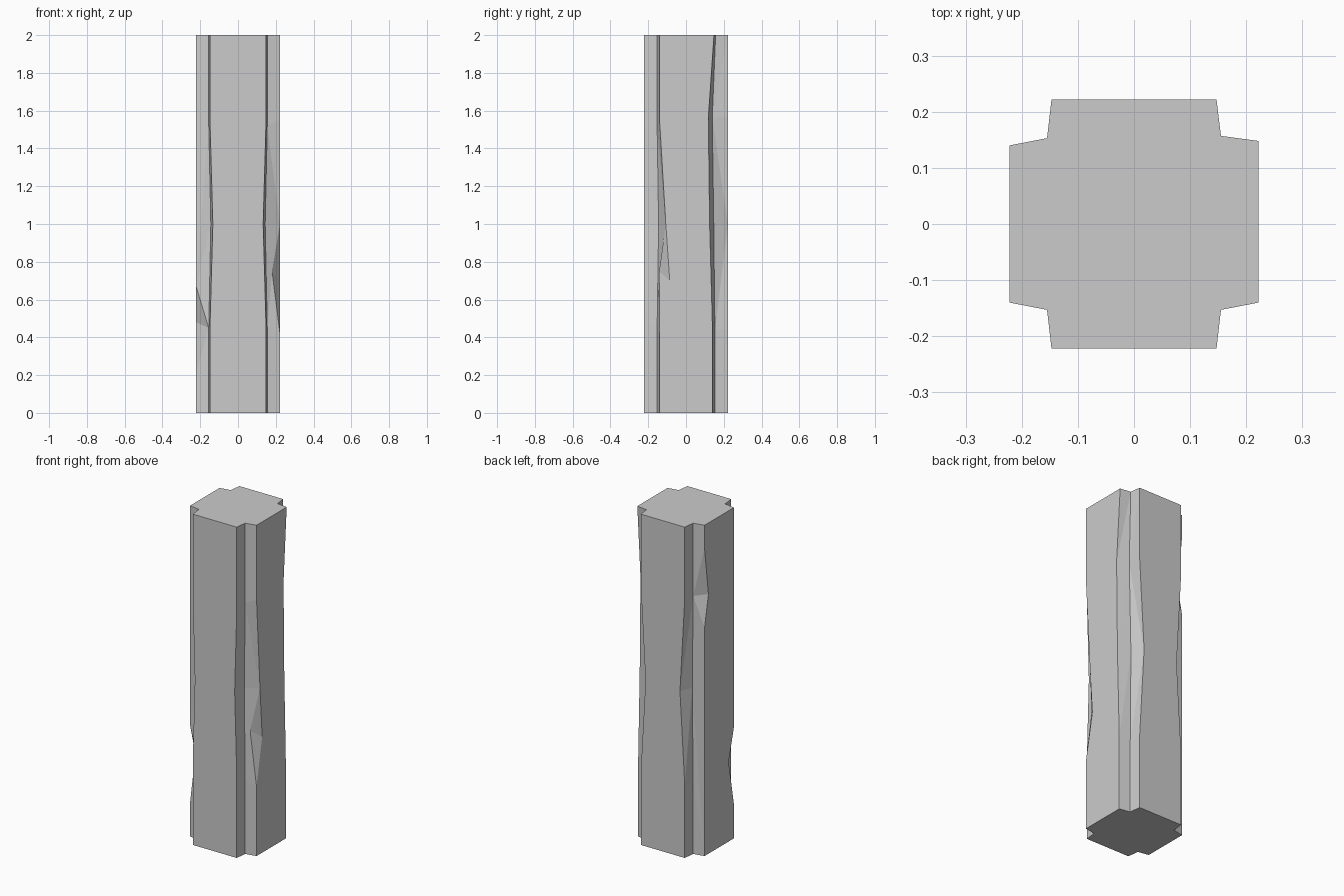
import bpy, bmesh

if "Cube" in bpy.data.objects:
    bpy.data.objects.remove(bpy.data.objects["Cube"])

H = 2.0
R = 0.222                      # reach of the four arms
BASE = {"side": (R, 0.14), "notch": (0.155, 0.153), "arm": (0.147, R)}

# Cross-shaped shaft: vertical edges mirrored into four quadrants, counter-clockwise
keys = []
for sx, sy in ((1, 1), (-1, 1), (-1, -1), (1, -1)):
    order = ("side", "notch", "arm") if sx == sy else ("arm", "notch", "side")
    keys += [(sx, sy, part) for part in order]
keys.append((1, -1, "split"))  # second copy of the front right corner, opens its chip
BASE["split"] = BASE["side"]

columns = {k: {0.0: (0, 0), H: (0, 0)} for k in keys}


def wear(sx, sy, part, low, high, z, dx, dy):
    """Push an edge inward by dx, dy at height z, fading out at low and high."""
    col = columns[sx, sy, part]
    col.setdefault(low, (0, 0))
    col.setdefault(high, (0, 0))
    col[z] = (dx, dy)


# waists of the front and back arms
for sx in (1, -1):
    wear(sx, -1, "arm", 0.5, 1.5, 1.0, 0.014, 0)
    wear(sx, -1, "notch", 0.45, 1.52, 1.0, 0.011, 0.008)
    wear(sx, 1, "arm", 0.44, 1.57, 1.0, 0.032, 0)
    wear(sx, 1, "notch", 0.44, 1.56, 1.0, 0.01, 0.006)

# chip in the front left corner and in the back left corner
wear(-1, -1, "side", 0.21, 0.67, 0.48, 0, 0.05)
wear(-1, 1, "side", 1.38, 1.86, 1.57, 0, 0.037)

# long wear down the back right corner
wear(1, 1, "side", 0.45, H, 1.56, 0, 0.022)
wear(1, 1, "side", 0.45, H, 1.0, 0, 0.015)
wear(1, 1, "side", 0.45, 1.0, H, 0, -0.008)
wear(1, 1, "notch", 0.44, 1.56, 1.56, 0.005, 0.014)
wear(1, 1, "notch", 0.44, 1.56, H, 0, -0.004)

# deep chip in the front right corner
for part, z, dx, dy in (("side", 0.7, 0, 0.054), ("split", 0.75, 0.042, -0.002)):
    wear(1, -1, part, 0.42, 1.55, z, dx, dy)
    wear(1, -1, part, 0.42, 1.55, 1.0, 0, 0.033)

# order around the shaft: the split edge sits before its twin
keys.remove((1, -1, "split"))
keys.insert(keys.index((1, -1, "side")), (1, -1, "split"))

bm = bmesh.new()
cols = []
for sx, sy, part in keys:
    x, y = BASE[part]
    cols.append([bm.verts.new((sx * (x - dx), sy * (y - dy), z))
                 for z, (dx, dy) in sorted(columns[sx, sy, part].items())])


def stitch(a, b):
    """Triangulate the strip between two edges, climbing the lower side first."""
    i = j = 0
    while i < len(a) - 1 or j < len(b) - 1:
        za = a[i + 1].co.z if i < len(a) - 1 else 9
        zb = b[j + 1].co.z if j < len(b) - 1 else 9
        if za < zb:
            bm.faces.new((a[i], b[j], a[i + 1]))
            i += 1
        else:
            bm.faces.new((a[i], b[j], b[j + 1]))
            j += 1


for k, col in enumerate(cols):
    stitch(col, cols[(k + 1) % len(cols)])

# weld the split corner, then close the top and bottom
bmesh.ops.remove_doubles(bm, verts=bm.verts[:], dist=1e-4)
bmesh.ops.holes_fill(bm, edges=[e for e in bm.edges if e.is_boundary], sides=0)
bmesh.ops.dissolve_limit(bm, angle_limit=0.002, verts=bm.verts[:], edges=bm.edges[:])
bmesh.ops.recalc_face_normals(bm, faces=bm.faces[:])

mesh = bpy.data.meshes.new("stone_pillar")
bm.to_mesh(mesh)
bm.free()
bpy.context.collection.objects.link(bpy.data.objects.new("stone_pillar", mesh))
